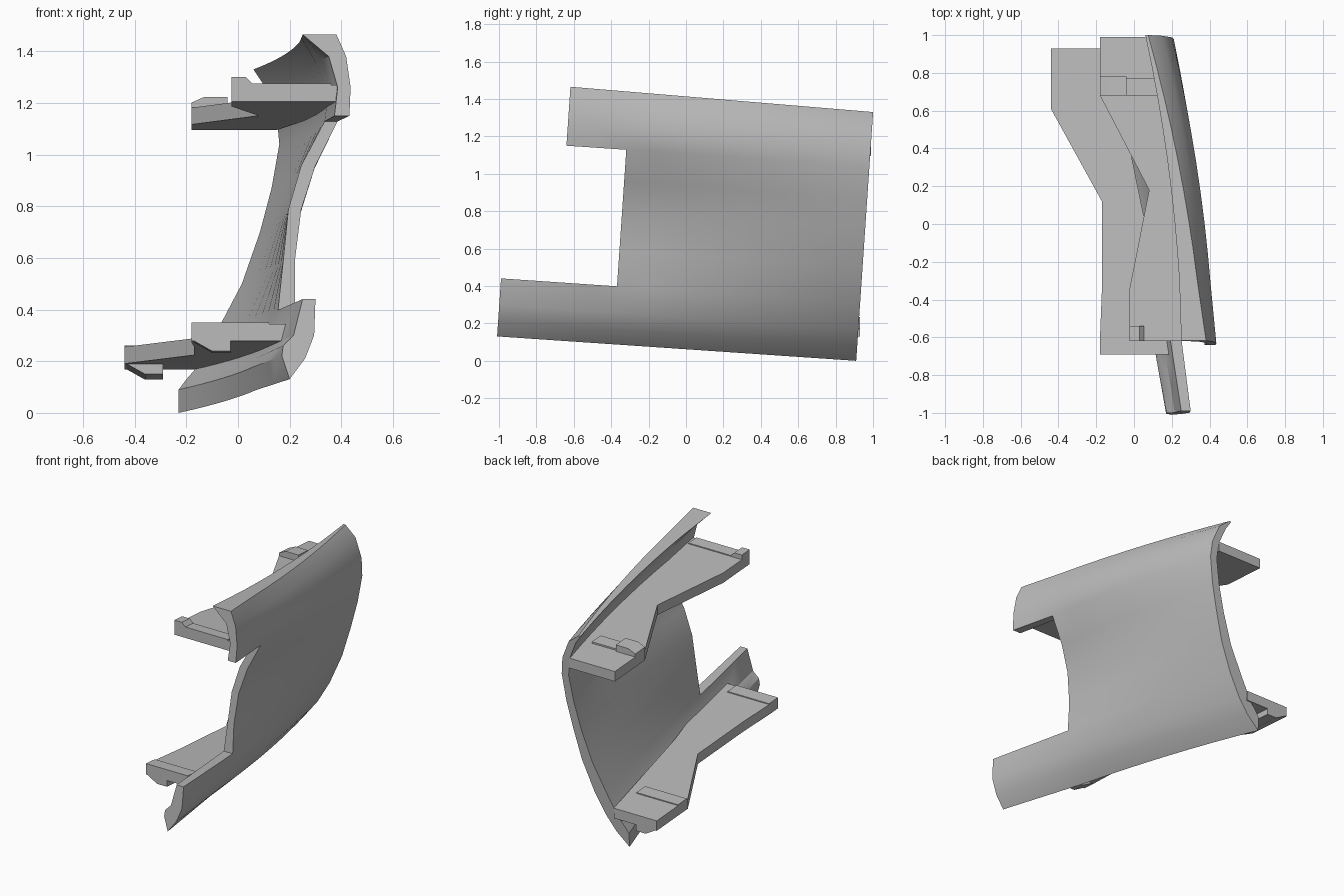
import bpy, bmesh

cube = bpy.data.objects.get("Cube")
if cube:
    bpy.data.objects.remove(cube, do_unlink=True)

grey = bpy.data.materials.new("light_grey")
grey.use_nodes = True
grey.diffuse_color = (0.5, 0.5, 0.5, 1)
grey.node_tree.nodes["Principled BSDF"].inputs["Base Color"].default_value = (0.5, 0.5, 0.5, 1)

TILT = 0.068  # everything drops slightly towards the back


def finish(name, bm, smooth=False):
    bmesh.ops.recalc_face_normals(bm, faces=bm.faces)
    mesh = bpy.data.meshes.new(name)
    bm.to_mesh(mesh)
    bm.free()
    mesh.materials.append(grey)
    obj = bpy.data.objects.new(name, mesh)
    bpy.context.collection.objects.link(obj)
    if smooth:
        bpy.ops.object.select_all(action='DESELECT')
        obj.select_set(True)
        bpy.context.view_layer.objects.active = obj
        bpy.ops.object.shade_smooth_by_angle(angle=0.5)
    return obj


def loft(name, ring_a, ring_b):
    """Closed prism between two matching rings."""
    bm = bmesh.new()
    a = [bm.verts.new(p) for p in ring_a]
    b = [bm.verts.new(p) for p in ring_b]
    bm.faces.new(a)
    bm.faces.new(b)
    for i in range(len(a)):
        j = (i + 1) % len(a)
        bm.faces.new((a[i], a[j], b[j], b[i]))
    return finish(name, bm)


def plate(name, outline, level, thick):
    """Plan outline turned into a tilted plate; level is its top at y = 0."""
    top = [(x, y, level - TILT * y) for x, y in outline]
    return loft(name, top, [(x, y, z - thick) for x, y, z in top])


def bar(name, section, y0, y1, level):
    """Cross-section (x, height above the plate top) run along y."""
    return loft(name, *[[(x, y, level - TILT * y + h) for x, h in section] for y in (y0, y1)])


# Curved panel: outer and inner surfaces at the back, notch and front stations
rows = [0, .08, .17, .31, .5, .7, .87, 1.04, 1.15, 1.27, 1.355]
outer = [
    [-.23, -.14, -.07, .01, .09, .145, .185, .21, .20, .15, .075],
    [.07, .15, .195, .22, .22, .245, .30, .385, .405, .37, .335],
    [.20, .26, .295, .30, .32, .36, .40, .475, .465, .465, .425],
]
inner = [
    [-.23, -.20, -.165, -.085, .015, .085, .13, .16, .15, .10, .06],
    [.06, .085, .12, .155, .175, .195, .245, .335, .35, .30, .24],
    [.17, .175, .215, .25, .27, .30, .35, .41, .42, .40, .26],
]
NOTCH, ARM, FRONT = 1.3, 1.62, 1.92
cols = [NOTCH * i / 8 for i in range(9)] + [1.46, ARM, 1.77, FRONT]


def surface_point(table, p, r):
    if p <= NOTCH:
        f = p / NOTCH
        x = table[0][r] * (1 - f) + table[1][r] * f + 0.1 * f * (1 - f)
    else:
        f = (p - NOTCH) / (FRONT - NOTCH)
        x = table[1][r] * (1 - f) + table[2][r] * f
    q = rows[r]
    if r == len(rows) - 1:
        q -= 0.025 * (1 - min(p / ARM, 1))
    if table is inner and r < 2:
        q = (0.09, 0.13)[r]
    return (x, .91 + TILT * q - p, q + TILT * p)


def filled(c, r):
    """Which cells exist: the full body, the long lower arm, the short upper arm."""
    if not (0 <= c < len(cols) - 1 and 0 <= r < len(rows) - 1):
        return False
    p, q = (cols[c] + cols[c + 1]) / 2, (rows[r] + rows[r + 1]) / 2
    return p < NOTCH or q < .31 or (q > 1.04 and p < ARM)


bm = bmesh.new()
grid = {}


def vert(side, c, r):
    key = (side, c, r)
    if key not in grid:
        grid[key] = bm.verts.new(surface_point((outer, inner)[side], cols[c], r))
    return grid[key]


for c in range(len(cols) - 1):
    for r in range(len(rows) - 1):
        if not filled(c, r):
            continue
        corners = [(c, r), (c + 1, r), (c + 1, r + 1), (c, r + 1)]
        neighbours = [(c, r - 1), (c + 1, r), (c, r + 1), (c - 1, r)]
        for side in (0, 1):
            bm.faces.new([vert(side, *k) for k in corners])
        for i, n in enumerate(neighbours):
            if not filled(*n):
                a, b = corners[i], corners[(i + 1) % 4]
                bm.faces.new((vert(0, *a), vert(0, *b), vert(1, *b), vert(1, *a)))
bmesh.ops.remove_doubles(bm, verts=bm.verts, dist=0.0005)
finish("curved_panel", bm, smooth=True)

# Upper bracket with its end lumps and ridges
UP = 1.228
plate("upper_bracket", [(-.025, -.62), (.385, -.62), (.36, -.35), (.29, .3), (.15, .99),
                        (-.18, .99), (-.18, .68), (.08, .18), (-.025, -.35)], UP, .065)
bar("upper_front_lump", [(-.025, -.01), (-.025, .03), (.03, .03), (.06, 0), (.06, -.01)],
    -.62, -.54, UP)
bar("upper_front_ridge", [(.05, -.01), (.05, .006), (.36, .006), (.36, -.01)], -.62, -.54, UP)
bar("upper_back_lump", [(-.18, -.01), (-.18, .02), (-.13, .042), (-.04, .042), (-.04, -.01)],
    .68, .78, UP)
bar("upper_back_ridge", [(-.04, -.01), (-.04, .01), (.14, .01), (.14, -.01)], .68, .77, UP)

# Lower bracket with its downward hooks and ridges
LOW = .297
plate("lower_bracket", [(-.18, -.69), (.19, -.69), (.17, -.4), (.05, .05), (-.13, .93),
                        (-.44, .93), (-.44, .61), (-.17, .12), (-.17, -.35), (-.18, -.6)], LOW, .065)
for part, x, y0, y1 in (("front", -.18, -.69, -.6), ("back", -.44, .62, .93)):
    bar("lower_" + part + "_hook", [(x, -.06), (x + .08, -.105), (x + .15, -.105), (x + .15, -.06)],
        y0, y1, LOW)
    bar("lower_" + part + "_ridge", [(x, -.01), (x, .006), (x + .3, .006), (x + .3, -.01)],
        y0, y0 + .09, LOW)
